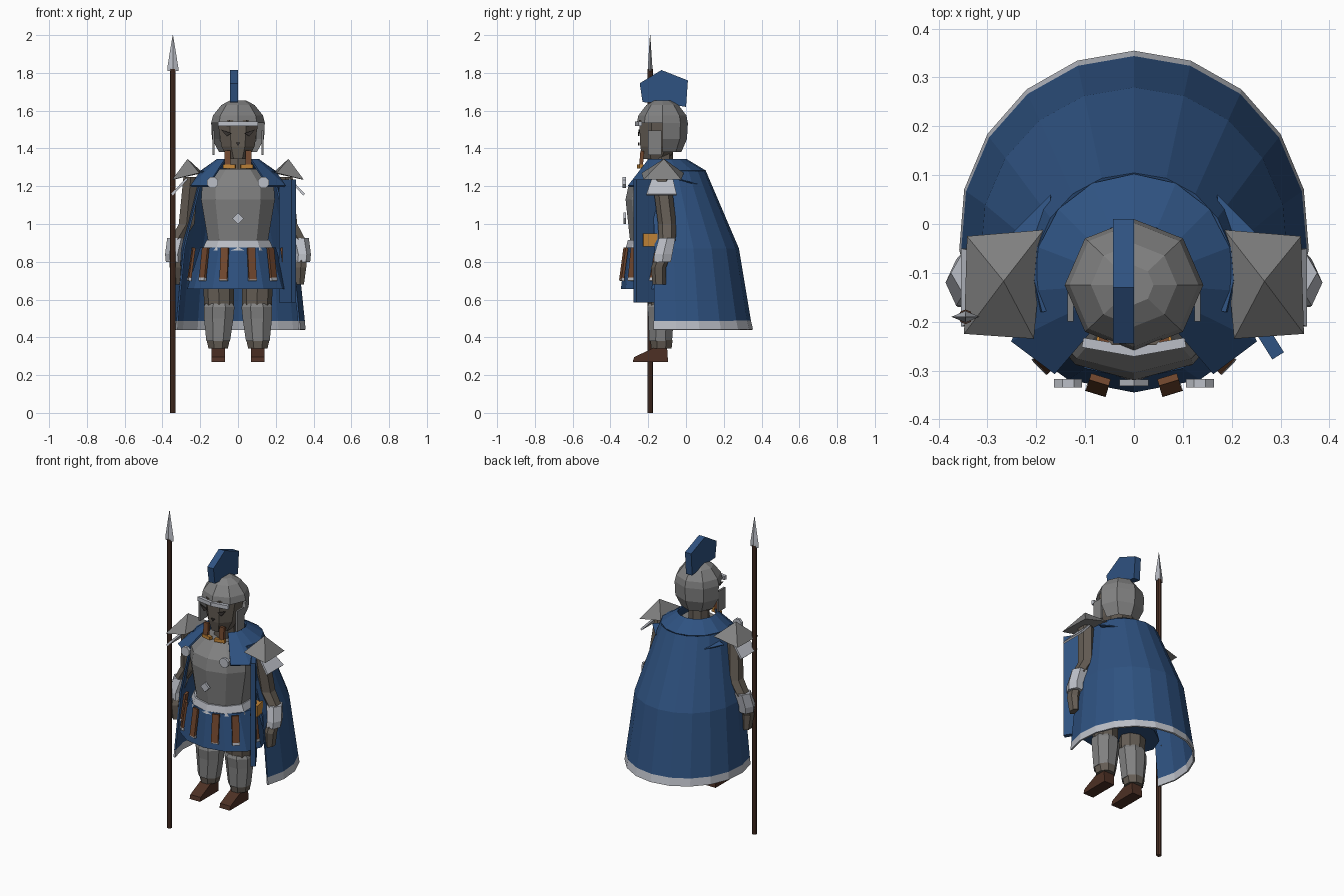
import bpy, bmesh
from math import sin, cos, pi, radians
from mathutils import Matrix, Vector

if "Cube" in bpy.data.objects:
    bpy.data.objects.remove(bpy.data.objects["Cube"])


def material(name, r, g, b):
    m = bpy.data.materials.new(name)
    m.use_nodes = True
    m.diffuse_color = (r, g, b, 1)
    m.node_tree.nodes["Principled BSDF"].inputs["Base Color"].default_value = (r, g, b, 1)
    return m


BLUE = material("blue cloth", .028, .085, .22)
STEEL = material("steel", .22, .22, .22)
SILVER = material("bright silver", .50, .52, .57)
TAUPE = material("dark taupe", .13, .11, .09)
SHADE = material("eye shadow", .035, .03, .028)
WOOD = material("spear wood", .075, .033, .02)
LEATHER = material("strap leather", .17, .065, .028)
BOOT = material("boot leather", .075, .03, .018)
GOLD = material("gold", .55, .24, .04)


def mesh(name, verts, faces, mat, thick=0):
    me = bpy.data.meshes.new(name)
    me.from_pydata([tuple(v) for v in verts], [], faces)
    bm = bmesh.new()
    bm.from_mesh(me)
    bmesh.ops.recalc_face_normals(bm, faces=bm.faces)
    bm.to_mesh(me)
    bm.free()
    me.materials.append(mat)
    ob = bpy.data.objects.new(name, me)
    bpy.context.collection.objects.link(ob)
    if thick:
        mod = ob.modifiers.new("thickness", "SOLIDIFY")
        mod.thickness = thick
        mod.offset = 0
    return ob


def loft(name, rings, mat, n=8, phase=0, cap=True):
    """Rings of (z, cx, cy, rx, ry); angles start at the back."""
    verts = [(cx + rx * sin((i + phase) * 2 * pi / n),
              cy + ry * cos((i + phase) * 2 * pi / n), z)
             for z, cx, cy, rx, ry in rings for i in range(n)]
    faces = [(k * n + i, k * n + (i + 1) % n, (k + 1) * n + (i + 1) % n, (k + 1) * n + i)
             for k in range(len(rings) - 1) for i in range(n)]
    if cap:
        faces += [tuple(range(n)), tuple(range(len(verts) - n, len(verts)))]
    return mesh(name, verts, faces, mat)


def box(name, centre, size, mat, turn=0, lean=0):
    rot = Matrix.Rotation(radians(turn), 3, 'Z') @ Matrix.Rotation(radians(lean), 3, 'X')
    verts = [Vector(centre) + rot @ Vector((x * size[0] / 2, y * size[1] / 2, z * size[2] / 2))
             for x in (-1, 1) for y in (-1, 1) for z in (-1, 1)]
    faces = [(0, 1, 3, 2), (4, 5, 7, 6), (0, 1, 5, 4), (2, 3, 7, 6), (0, 2, 6, 4), (1, 3, 7, 5)]
    return mesh(name, verts, faces, mat)


def prism(name, outline, x0, x1, mat):
    """Outline of (y, z) points, pushed from x0 to x1."""
    n = len(outline)
    verts = [(x, y, z) for x in (x0, x1) for y, z in outline]
    faces = [(i, (i + 1) % n, n + (i + 1) % n, n + i) for i in range(n)]
    return mesh(name, verts, faces + [tuple(range(n)), tuple(range(n, 2 * n))], mat)


def grid(name, rows, mat, thick):
    w = len(rows[0])
    faces = [(r * w + i, r * w + i + 1, (r + 1) * w + i + 1, (r + 1) * w + i)
             for r in range(len(rows) - 1) for i in range(w - 1)]
    return mesh(name, [v for row in rows for v in row], faces, mat, thick)


# Torso
loft("breastplate", [(.90, 0, -.15, .165, .145), (1.13, 0, -.15, .205, .17),
                     (1.20, 0, -.15, .20, .155), (1.29, 0, -.14, .11, .09)], STEEL, 10, .5 * 0)
loft("belt", [(.86, 0, -.15, .20, .172), (.915, 0, -.15, .175, .158)], SILVER, 10)
loft("skirt", [(.655, 0, -.15, .27, .195), (.875, 0, -.15, .20, .168)], BLUE, 12)
mesh("chest_diamond", [(x, y, 1.03 + z) for y in (-.332, -.318)
     for x, z in ((-.03, 0), (0, .03), (.03, 0), (0, -.03))],
     [(0, 1, 2, 3), (4, 5, 6, 7)] + [(i, (i + 1) % 4, 4 + (i + 1) % 4, 4 + i) for i in range(4)], SILVER)

# Hanging leather straps with silver tips
for a in (-80, -46, -17, 17, 46, 80):
    s, c = sin(radians(a)), cos(radians(a))
    box("skirt_strap", (.25 * s, -.15 - .188 * c, .79), (.042, .014, .17), LEATHER, a, -8)
    box("strap_tip", (.262 * s, -.15 - .198 * c, .707), (.044, .016, .016), SILVER, a, -8)

# Cape with a silver hem, open at the front
profile = [(.44, -.023, .354, .373), (.487, -.025, .35, .364),
           (.87, -.04, .31, .315), (1.28, -.10, .20, .20)]
angles = [radians(18.9 * i) for i in range(-6, 7)]
cape = grid("cape", [[(rx * sin(a), cy + ry * cos(a), z) for a in angles]
                     for z, cy, rx, ry in profile], BLUE, .01)
cape.data.materials.append(SILVER)
for p in cape.data.polygons:
    p.material_index = int(p.center.z < .487)

# Shoulder mantle with drooping front points
edge = [(0, .2, 1.28), (25, .2, 1.28), (50, .2, 1.28), (75, .2, 1.28),
        (100, .205, 1.27), (119, .285, 1.20), (142, .26, 1.20)]
edge = [(-a, r, z) for a, r, z in edge[:0:-1]] + edge
grid("mantle", [[(.11 * sin(radians(a)), -.11 + .11 * cos(radians(a)), 1.34) for a, r, z in edge],
                [(r * sin(radians(a)), -.10 + r * cos(radians(a)), z) for a, r, z in edge]], BLUE, .01)

# Neck, head and collar tabs
loft("neck", [(1.26, 0, -.13, .065, .06), (1.42, 0, -.13, .06, .06)], TAUPE)
loft("head", [(1.345, 0, -.16, .06, .075), (1.41, 0, -.145, .095, .105),
              (1.55, 0, -.135, .118, .122)], TAUPE, 8, .5)
for s in (-1, 1):
    box("collar_tab", (s * .055, -.235, 1.345), (.032, .02, .085), LEATHER, 0, -5)
    box("collar_trim", (s * .045, -.243, 1.305), (.065, .022, .02), GOLD, s * 12)
    mesh("eye", [(s * .035, -.25, 1.48), (s * .09, -.247, 1.50), (s * .06, -.25, 1.465)],
         [(0, 1, 2)], SHADE, .008)
mesh("mouth", [(-.012, -.25, 1.432), (.012, -.25, 1.432), (0, -.25, 1.415)], [(0, 1, 2)], SHADE, .008)

# Helmet, with the front left open below the brow
helmet = loft("helmet", [(1.38, 0, -.125, .10, .10), (1.45, 0, -.125, .138, .13),
                         (1.535, 0, -.125, .142, .135), (1.575, 0, -.125, .132, .127),
                         (1.63, 0, -.125, .088, .085), (1.655, 0, -.125, .04, .04)],
              STEEL, 8, 0, False)
bm = bmesh.new()
bm.from_mesh(helmet.data)
bmesh.ops.delete(bm, geom=[f for f in bm.faces if f.calc_center_median().y < -.15
                           and f.calc_center_median().z < 1.53], context='FACES')
bmesh.ops.holes_fill(bm, edges=[e for e in bm.edges if e.is_boundary
                                and min(v.co.z for v in e.verts) > 1.64], sides=8)
bm.to_mesh(helmet.data)
bm.free()
for s in (-1, 1):
    box("brow_band", (s * .052, -.252, 1.53), (.108, .02, .024), SILVER, s * 10)
    box("cheek_guard", (s * .13, -.165, 1.43), (.012, .07, .13), STEEL)
prism("helmet_crest", [(-.245, 1.745), (-.13, 1.815), (.01, 1.76), (0, 1.62), (-.12, 1.64), (-.23, 1.645)],
      -.043, 0, BLUE)

for s in (-1, 1):
    # Shoulder armour
    corners = [(.185, -.012, 1.27), (.342, -.025, 1.235), (.348, -.225, 1.235), (.205, -.235, 1.27)]
    mesh("shoulder_plate", [(s * x, y, z) for x, y, z in corners + [(.267, -.117, 1.345)]],
         [(0, 1, 4), (1, 2, 4), (2, 3, 4), (3, 0, 4), (0, 1, 2, 3)], STEEL)
    mesh("shoulder_lame", [(s * x, y, z) for x, y, z in
         [(.27, -.18, 1.24), (.27, -.07, 1.24), (.35, -.05, 1.155), (.35, -.21, 1.155)]],
         [(0, 1, 2, 3)], SILVER, .012)
    mesh("cape_fold", [(s * .17, .06, 1.21), (s * .25, -.02, 1.23), (s * .18, -.05, 1.24)],
         [(0, 1, 2)], BLUE, .006)
    clasp = loft("cape_clasp", [(-.009, 0, 0, .031, .031), (.009, 0, 0, .031, .031)], SILVER, 8, .5)
    clasp.rotation_euler = (pi / 2, 0, 0)
    clasp.location = (s * .135, -.326, 1.22)

    # Arms
    loft("upper_arm", [(1.25, s * .25, -.13, .045, .05), (1.00, s * .272, -.10, .048, .048),
                       (.91, s * .325, -.10, .042, .045)], TAUPE, 6)
    loft("bracer", [(.80, s * .338, -.125, .044, .052), (.84, s * .342, -.12, .044, .055),
                    (.925, s * .325, -.10, .05, .05)], SILVER, 6, .5)
    loft("hand", [(.68, s * .328, -.142, .024, .035), (.77, s * .332, -.145, .034, .04),
                  (.81, s * .335, -.13, .034, .04)], TAUPE, 6)

    # Legs
    loft("thigh", [(.56, s * .10, -.135, .078, .065), (.76, s * .105, -.14, .085, .075)], TAUPE)
    loft("greave", [(.38, s * .105, -.135, .068, .066), (.50, s * .102, -.132, .084, .072),
                    (.56, s * .10, -.135, .088, .076), (.578, s * .10, -.135, .078, .068)], STEEL, 8, .5)
    loft("ankle_cuff", [(.34, s * .105, -.13, .055, .058), (.385, s * .105, -.13, .066, .064)],
         TAUPE, 8, .5)
    prism("boot", [(-.282, .27), (-.275, .295), (-.17, .345), (-.10, .345), (-.095, .27)],
          s * .068, s * .14, BOOT)

# Flat side panel with a gold clasp
box("side_panel", (.262, -.217, .91), (.028, .125, .65), BLUE, 32)
box("panel_clasp", (.268, -.192, .915), (.04, .075, .07), GOLD, 10)

# Spear
loft("spear_shaft", [(0, -.345, -.19, .015, .015), (1.82, -.345, -.19, .015, .015)], WOOD, 8)
loft("spear_head", [(1.81, -.345, -.19, .029, .012), (1.83, -.345, -.19, .029, .012),
                    (2.0, -.345, -.19, .001, .001)], SILVER, 4)
